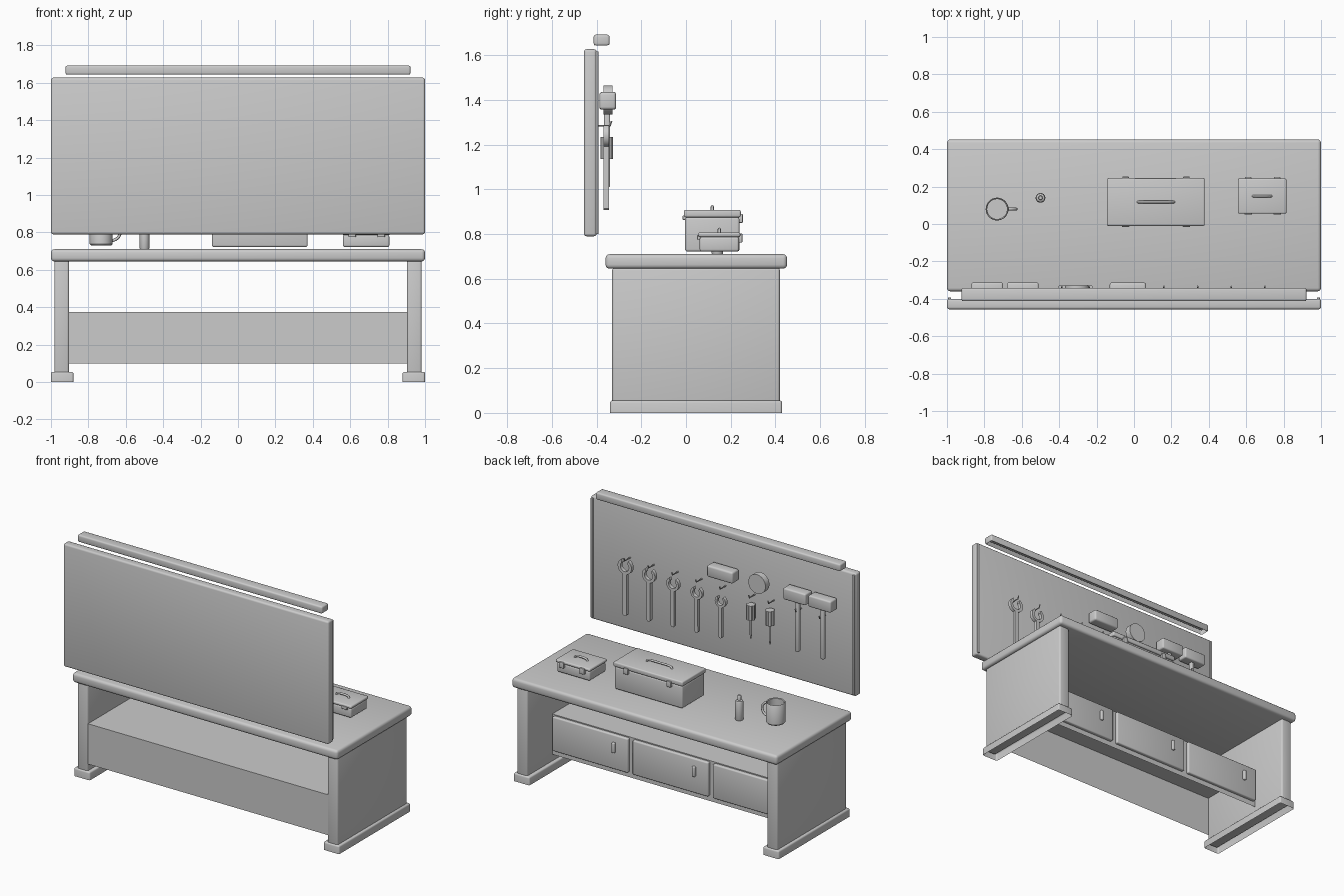
import bpy, bmesh
from math import pi, cos, sin, radians
from mathutils import Matrix

if "Cube" in bpy.data.objects:
    bpy.data.objects.remove(bpy.data.objects["Cube"])


def finish(name, bm, smooth=True):
    bmesh.ops.recalc_face_normals(bm, faces=bm.faces)
    me = bpy.data.meshes.new(name)
    bm.to_mesh(me)
    bm.free()
    ob = bpy.data.objects.new(name, me)
    bpy.context.collection.objects.link(ob)
    if smooth:
        bpy.ops.object.select_all(action='DESELECT')
        bpy.context.view_layer.objects.active = ob
        ob.select_set(True)
        bpy.ops.object.shade_smooth_by_angle(angle=radians(40))
    return ob


def box(name, x, y, z, bevel=0.0, open_bottom=False, segments=3):
    """Box from (min, max) ranges, with rounded edges and optionally no underside."""
    bm = bmesh.new()
    bmesh.ops.create_cube(bm, size=1)
    for v in bm.verts:
        v.co = [r[0] if c < 0 else r[1] for c, r in zip(v.co, (x, y, z))]
    if bevel:
        edges = [e for e in bm.edges if not (open_bottom and all(v.co.z == min(z) for v in e.verts))]
        bmesh.ops.bevel(bm, geom=edges, offset=bevel, segments=segments, profile=0.5, affect='EDGES')
    if open_bottom:
        bm.normal_update()
        bmesh.ops.delete(bm, geom=[f for f in bm.faces if f.normal.z < -0.9], context='FACES')
    return finish(name, bm)


def prism(name, pts, y0, y1):
    """Extrude an x-z outline along y."""
    bm = bmesh.new()
    face = bm.faces.new([bm.verts.new((px, y0, pz)) for px, pz in pts])
    new = bmesh.ops.extrude_face_region(bm, geom=[face])['geom']
    for v in new:
        if isinstance(v, bmesh.types.BMVert):
            v.co.y = y1
    return finish(name, bm)


def lathe(name, profile, x, y, n=32):
    """Revolve (radius, z) points round a vertical axis."""
    bm = bmesh.new()
    vs = [bm.verts.new((r, 0, z)) for r, z in profile]
    es = [bm.edges.new(p) for p in zip(vs, vs[1:])]
    bmesh.ops.spin(bm, geom=vs + es, cent=(0, 0, 0), axis=(0, 0, 1), angle=2 * pi, steps=n)
    bmesh.ops.remove_doubles(bm, verts=bm.verts, dist=1e-5)
    bmesh.ops.translate(bm, verts=bm.verts, vec=(x, y, 0))
    return finish(name, bm)


def tube(name, pts, r):
    """Round rod following a path."""
    cu = bpy.data.curves.new(name, 'CURVE')
    cu.dimensions = '3D'
    cu.bevel_depth, cu.bevel_resolution, cu.use_fill_caps = r, 2, True
    sp = cu.splines.new('POLY')
    sp.points.add(len(pts) - 1)
    for p, c in zip(sp.points, pts):
        p.co = (*c, 1)
    ob = bpy.data.objects.new(name, cu)
    bpy.context.collection.objects.link(ob)
    return ob


# bench: top, end panels, hollow feet
box('bench_top', (-1, 1), (-.36, .452), (.645, .71), .018)
for side, s in (('left', -1), ('right', 1)):
    box(f'{side}_end_panel', sorted((s * .903, s * .982)), (-.33, .42), (.03, .65), .012)
    box(f'{side}_foot', sorted((s * .88, s * 1.0)), (-.34, .43), (0, .055), .01, True)

# drawer cabinet with open underside, three drawers and their pulls
box('drawer_cabinet', (-.905, .905), (-.325, .15), (.1, .375), 0, True)
for i in range(3):
    x0 = -.89 + i * .605
    box(f'drawer_{i + 1}', (x0, x0 + .57), (.13, .172), (.135, .368), .008)
    box(f'drawer_pull_{i + 1}', (x0 + .09, x0 + .112), (.168, .188), (.25, .32), .006)

# tool board with side strips, and lamp bar over it
box('tool_board', (-1, 1), (-.456, -.4), (.79, 1.627), .012)
for side, s in (('left', -1), ('right', 1)):
    box(f'{side}_board_strip', sorted((s * .978, s * .994)), (-.41, -.392), (.8, 1.617), .003)
box('lamp_bar', (-.922, .922), (-.413, -.342), (1.643, 1.692), .01, True)
box('lamp_tube', (-.9, .9), (-.39, -.36), (1.66, 1.68), .006)

# pegs with turned-up tips
for i, x in enumerate((.70, .52, .34, .16, -.02, -.24, -.385, -.59, -.77)):
    tube(f'peg_{i + 1}', [(x, -.402, 1.285), (x, -.34, 1.285), (x, -.333, 1.305)], .004)


def wrench(name, x, top, bottom, R):
    zc, r, w = top - R * .85, R * .62, R * .28

    def arc(rad, a, b, n=14):
        return [(x + rad * cos(radians(a + (b - a) * k / n)),
                 zc + rad * sin(radians(a + (b - a) * k / n))) for k in range(n + 1)]
    pts = [(x - w, bottom)] + arc(R, 254, 122) + arc(r, 130, 410, 18) + arc(R, 58, -74)
    pts += [(x + w, bottom), (x + w * .5, bottom - .008), (x - w * .5, bottom - .008)]
    prism(name, pts, -.369, -.345)


# graded open wrenches
for i in range(5):
    wrench(f'wrench_{i + 1}', .705 - .18 * i, 1.285 - .014 * i, .915 + .01 * i, .052 - .003 * i)

# screwdrivers with fluted handles
for i, x in enumerate((-.24, -.385)):
    bm = bmesh.new()
    bot = [bm.verts.new((x + r * cos(a), -.355 + r * sin(a), 1.135)) for a, r in
           ((2 * pi * k / 24, (.03, .029, .024, .029)[k % 4]) for k in range(24))]
    f = bm.faces.new(bot)
    g = bmesh.ops.extrude_face_region(bm, geom=[f])['geom']
    bmesh.ops.translate(bm, verts=[v for v in g if isinstance(v, bmesh.types.BMVert)], vec=(0, 0, .1))
    finish(f'screwdriver_handle_{i + 1}', bm)
    lathe(f'screwdriver_shaft_{i + 1}', [(0, 1.14), (.007, 1.14), (.007, 1.03), (.004, 1.003), (0, 1.003)],
          x, -.355, 12)

# mallets, sanding block and round tape measure
for i, x in enumerate((-.595, -.785)):
    box(f'mallet_head_{i + 1}', (x - .085, x + .085), (-.387, -.313), (1.357, 1.435), .01)
    box(f'mallet_handle_{i + 1}', (x - .014, x + .014), (-.366, -.34), (1.01, 1.37), .007)
box('sanding_block', (-.13, .065), (-.387, -.313), (1.357, 1.435), .012)
prism('tape_measure', [(-.305 + .065 * cos(2 * pi * k / 32), 1.4 + .065 * sin(2 * pi * k / 32))
                       for k in range(32)], -.37, -.328)


def toolbox(name, x, y, z0, zs, z1, handle, latches, arch):
    box(name + '_body', (x[0] + .006, x[1] - .006), (y[0] + .006, y[1] - .006), (z0, zs), .01)
    box(name + '_lid', x, y, (zs, z1), .008)
    ym = (y[0] + y[1]) / 2
    a, b = handle
    tube(name + '_handle', [(a, ym, z1 - .005), (a + .01, ym, z1 + arch * .7), (a + .03, ym, z1 + arch),
                            (b - .03, ym, z1 + arch), (b - .01, ym, z1 + arch * .7), (b, ym, z1 - .005)], .007)
    for i, lx in enumerate(latches):
        box(f'{name}_latch_{i + 1}', (lx - .017, lx + .017), (y[1] - .01, y[1] + .009),
            (zs - .025, zs + .015), .004)
        box(f'{name}_hinge_{i + 1}', (lx - .02, lx + .02), (y[0] - .005, y[0] + .01),
            (zs - .012, zs + .008), .003)


# the two toolboxes
toolbox('large_toolbox', (-.145, .378), (-.01, .245), .722, .875, .908, (.02, .215), (-.045, .28), .014)
toolbox('small_toolbox', (.555, .815), (.055, .243), .722, .787, .808, (.635, .735), (.61, .765), .014)

# mug with handle
lathe('mug', [(0, .73), (.054, .73), (.061, .738), (.061, .866), (.058, .87), (.053, .866), (.053, .745), (0, .745)],
      -.732, .08)
tube('mug_handle', [(-.675 + .045 * cos(a), .08, .802 + .045 * sin(a))
                    for a in (radians(-90 + 15 * k) for k in range(13))], .008)

# small oil bottle
lathe('oil_bottle', [(0, .71), (.024, .71), (.026, .715), (.026, .83), (.022, .84), (.012, .844),
                     (.012, .872), (.009, .876), (0, .876)], -.5, .14, 24)
